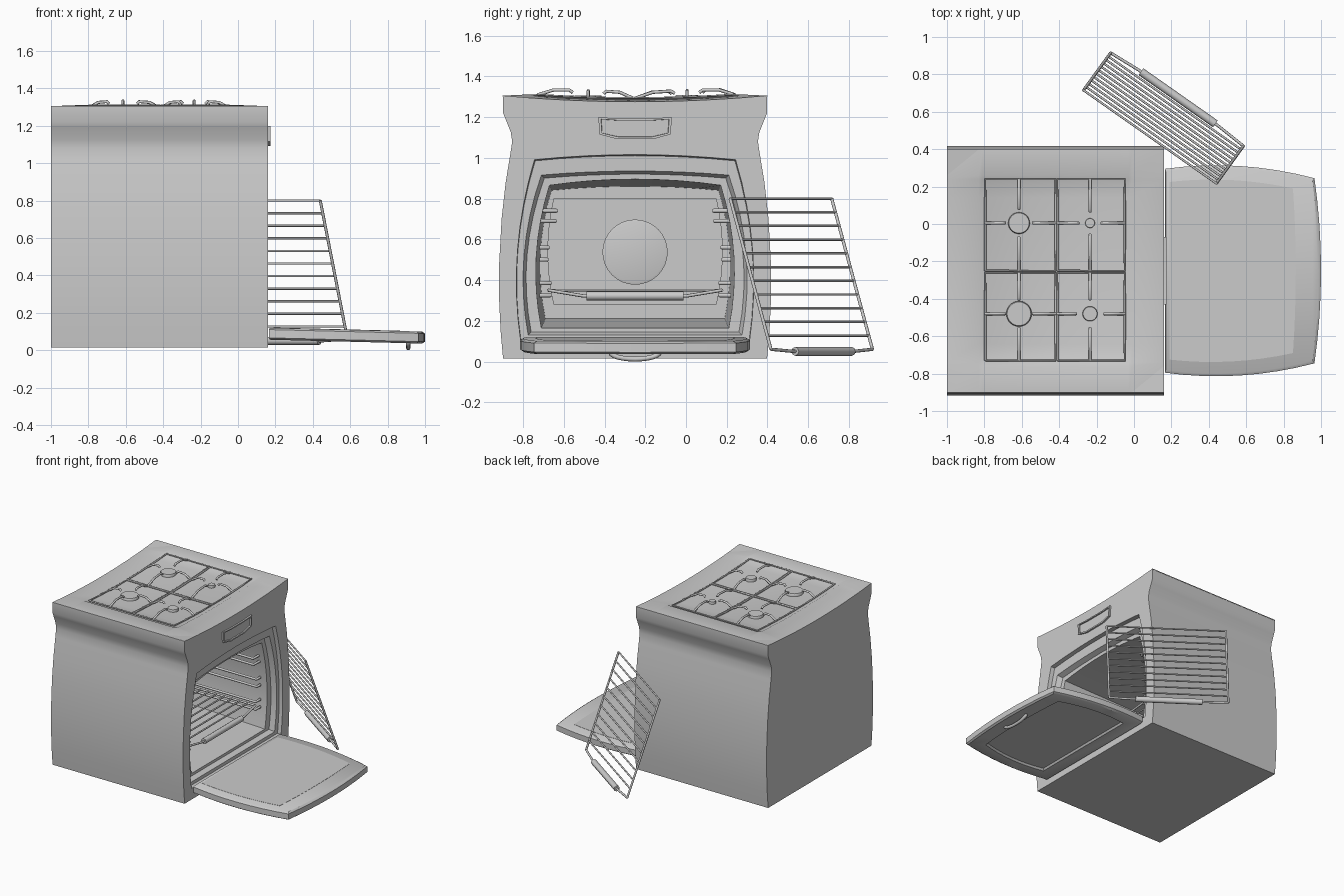
import bpy, bmesh, math
from mathutils import Vector

cube = bpy.data.objects.get("Cube")
if cube:
    bpy.data.objects.remove(cube, do_unlink=True)

grey = bpy.data.materials.new("light_grey")
grey.use_nodes = True
grey.diffuse_color = (0.6, 0.6, 0.6, 1)
grey.node_tree.nodes["Principled BSDF"].inputs["Base Color"].default_value = (0.6, 0.6, 0.6, 1)

YC = -0.25              # middle of the cooker across its width
FRONT, BACK = 0.16, -1.0


def add(name, data):
    obj = bpy.data.objects.new(name, data)
    bpy.context.collection.objects.link(obj)
    data.materials.clear()
    data.materials.append(grey)
    return obj


def smooth(obj, degrees=35):
    bpy.ops.object.select_all(action='DESELECT')
    obj.select_set(True)
    bpy.context.view_layer.objects.active = obj
    bpy.ops.object.shade_smooth_by_angle(angle=math.radians(degrees))


def loft(name, rings, caps=True):
    """Join closed rings of points and cap both ends."""
    bm = bmesh.new()
    rows = [[bm.verts.new(p) for p in ring] for ring in rings]
    n = len(rows[0])
    for a, b in zip(rows, rows[1:]):
        for i in range(n):
            j = (i + 1) % n
            bm.faces.new((a[i], a[j], b[j], b[i]))
    if caps:
        bm.faces.new(rows[0])
        bm.faces.new(rows[-1])
    bmesh.ops.recalc_face_normals(bm, faces=bm.faces)
    mesh = bpy.data.meshes.new(name)
    bm.to_mesh(mesh)
    bm.free()
    obj = add(name, mesh)
    smooth(obj)
    return obj


def baked(obj):
    deps = bpy.context.evaluated_depsgraph_get()
    deps.update()
    return bpy.data.meshes.new_from_object(obj.evaluated_get(deps))


def rods(name, paths, r):
    """Round rods along paths, merged into one mesh."""
    cu = bpy.data.curves.new(name, 'CURVE')
    cu.dimensions = '3D'
    cu.bevel_depth, cu.bevel_resolution, cu.use_fill_caps = r, 2, True
    for path in paths:
        s = cu.splines.new('POLY')
        s.points.add(len(path) - 1)
        for pt, p in zip(s.points, path):
            pt.co = (*p, 1)
    tmp = add(name + "_path", cu)
    mesh = baked(tmp)
    bpy.data.objects.remove(tmp, do_unlink=True)
    mesh.name = name
    obj = add(name, mesh)
    smooth(obj, 50)
    return obj


def outline(bot, mid, top, lo, hi, crown, n=8):
    """Bowed sides and an arched far edge, as (offset, height) pairs."""
    def half(t):
        return bot * (1 - t) * (1 - 2 * t) + mid * 4 * t * (1 - t) + top * t * (2 * t - 1)
    side = [(half(i / n), lo + (hi - lo) * i / n) for i in range(n + 1)]
    arch = [(top * (1 - 2 * i / n), hi + crown * 4 * i / n * (1 - i / n)) for i in range(1, n)]
    return side + arch + [(-a, h) for a, h in reversed(side)]


def upright(x, *shape):
    return [(x, YC + a, h) for a, h in outline(*shape)]


def flat(z, *shape):
    return [(h, YC + a, z + 0.025 * (0.58 - h)) for a, h in outline(*shape)]


def disc(name, c, r, h, axis='Z', n=32):
    rings = []
    for radius, t in ((r, 0), (r, h * 0.7), (r * 0.93, h)):
        ring = []
        for i in range(n):
            a = math.tau * i / n
            u, v = radius * math.cos(a), radius * math.sin(a)
            ring.append((c[0] + u, c[1] + v, c[2] + t) if axis == 'Z' else (c[0] + t, c[1] + u, c[2] + v))
        rings.append(ring)
    return loft(name, rings)


def sag(y):
    return 1.305 - 0.03 * max(0, 1 - ((y - YC) / 0.65) ** 2)


# Body: waisted profile with a dished top, extruded front to back
side = [(.648, .015), (.66, .15), (.667, .3), (.667, .48), (.655, .7), (.635, .88), (.612, 1.02),
        (.603, 1.08), (.61, 1.125), (.636, 1.19), (.648, 1.22), (.648, 1.305)]
ys = [-.9, -.76, -.74] + [-.74 + .098 * i for i in range(1, 10)] + [.24, .26, .4]
profile = [(YC + a, h) for a, h in side] + [(y, sag(y)) for y in reversed(ys[1:-1])]
profile += [(YC - a, h) for a, h in reversed(side)]
body = loft("body", [[(x, y, z) for y, z in profile] for x in (BACK, FRONT)])

# Oven cavity with a stepped door frame
cavity = (.46, .485, .42, .165, .865, .03)
cutter = loft("cavity_cutter", [
    upright(FRONT + .05, .565, .58, .5, .1, 1.0, .025),
    upright(FRONT - .03, .56, .575, .49, .105, .985, .025),
    upright(FRONT - .031, .525, .545, .46, .13, .915, .02),
    upright(FRONT - .07, .51, .53, .445, .145, .9, .02),
    upright(FRONT - .071, *cavity),
    upright(-.78, .44, .465, .41, .21, .84, .02)])
cutter.hide_render = True
mod = body.modifiers.new("cavity", 'BOOLEAN')
mod.operation, mod.solver, mod.object = 'DIFFERENCE', 'EXACT', cutter
body.data = baked(body)
body.modifiers.clear()
bpy.data.objects.remove(cutter, do_unlink=True)
body.data.materials.clear()
body.data.materials.append(grey)
smooth(body)

# Back wall panel and fan cover
loft("back_panel", [upright(x, .4, .43, .4, .28, .8, 0) for x in (-.785, -.76)])
disc("fan_cover", (-.76, YC, .537), .16, .012, 'X')

# Control panel plate with a sunken face
pad = [(-.18, 1.2), (-.09, 1.193), (.09, 1.193), (.18, 1.2), (.175, 1.115), (.09, 1.092), (-.09, 1.092), (-.175, 1.115)]
loft("control_panel", [[(x, YC + a * k, 1.147 + (h - 1.147) * m) for a, h in pad]
                       for x, k, m in ((.15, 1, 1), (.173, 1, 1), (.173, .93, .8), (.163, .92, .78))])

# Hob: sloping rim around a slightly sunken plate
xs = [BACK, -.83, -.81, -.03, -.01, FRONT]


def hob_z(i, j):
    d = min(i, j, len(xs) - 1 - i, len(ys) - 1 - j)
    return sag(ys[j]) + (0, .018, .008)[min(d, 2)]


loft("hob", [[(x, y, hob_z(i, j)) for i, x in enumerate(xs)]
             + [(x, y, sag(y) - .005) for x in reversed(xs)] for j, y in enumerate(ys)])

# Burners and pan grates
frames, arms = [], []
for x0, x1, y0, y1, bx, by, r in ((-.795, -.42, -.25, .24, -.615, .005, .058),
                                  (-.41, -.05, -.25, .24, -.235, .005, .026),
                                  (-.795, -.42, -.73, -.26, -.615, -.48, .068),
                                  (-.41, -.05, -.73, -.26, -.235, -.48, .04)):
    disc("burner", (bx, by, sag(by)), r, .028)
    def at(x, y, up=.017):
        return (x, y, sag(y) + up)
    loop = [at(x0, y0), at(x1, y0)] + [at(x1, y0 + (y1 - y0) * i / 4) for i in range(1, 5)]
    loop += [at(x0, y1)] + [at(x0, y1 + (y0 - y1) * i / 4) for i in range(1, 5)]
    frames.append(loop)
    for ex, ey in ((x0, by), (x1, by), (bx, y0), (bx, y1)):
        start, end = Vector((ex, ey)), Vector((bx, by))
        end = end + (start - end).normalized() * (.075 if r > .03 else .06)
        arms.append([at(*start.lerp(end, t), up) for t, up in
                     ((0, .017), (.2, .03), (.45, .046), (.9, .05), (1, .038))])
rods("grate_frames", frames, .006)
rods("grate_arms", arms, .008)

# Shelf rails: a pair at each of three heights on both walls
rails = []
for s in (-1, 1):
    for z, inner in ((.74, .385), (.69, .39), (.56, .425), (.5, .43), (.385, .415), (.325, .415)):
        rails.append([(x, YC + s * a, z) for x, a in ((.04, .47), (.04, inner), (-.7, inner), (-.7, .47))])
rods("shelf_rails", rails, .01)


# Wire racks with a grip on the near edge
def rack(name, corner, along, depth, drop):
    corner, along, depth, drop = map(Vector, (corner, along, depth, drop))
    bars = [[corner + depth * i / 11, corner + depth * i / 11 + along] for i in range(1, 12)]
    rods(name + "_bars", bars, .006)
    rim = [[corner + along * k, corner + along * k + depth] for k in (0, 1)]
    rim.append([corner, corner + along * .2 + drop, corner + along * .8 + drop, corner + along])
    rods(name + "_rim", rim, .008)
    rods(name + "_grip", [[corner + along * .22 + drop, corner + along * .78 + drop]], .022)


rack("oven_rack", (.03, -.675, .35), (0, .85, 0), (-.75, 0, 0), (.01, 0, -.028))
rack("loose_rack", (-.125, .915, .06), (.71, -.498, 0), (-.145, -.2, .74), (.006, .009, -.01))

# Open door lying flat, sunken underneath, with a thin inner pane
full = (.545, .56, .495, .165, .965, .035)
trim = (.53, .545, .48, .17, .955, .03)
inner = (.45, .465, .41, .27, .85, .02)
core = (.44, .455, .4, .28, .84, .02)
loft("door", [flat(.062, *core), flat(.048, *inner), flat(.046, *trim), flat(.056, *full),
              flat(.1, *full), flat(.11, *trim)])
pane = (.475, .485, .44, .19, .85, .015)
loft("door_pane", [flat(z, *pane) for z in (.105, .1115)])

# Curved door handle under the outer end
arc = [(.91, YC + .12 * math.cos(a), .045 - .033 * math.sin(a)) for a in [math.pi * i / 12 for i in range(13)]]
rods("door_handle", [arc], .012)
